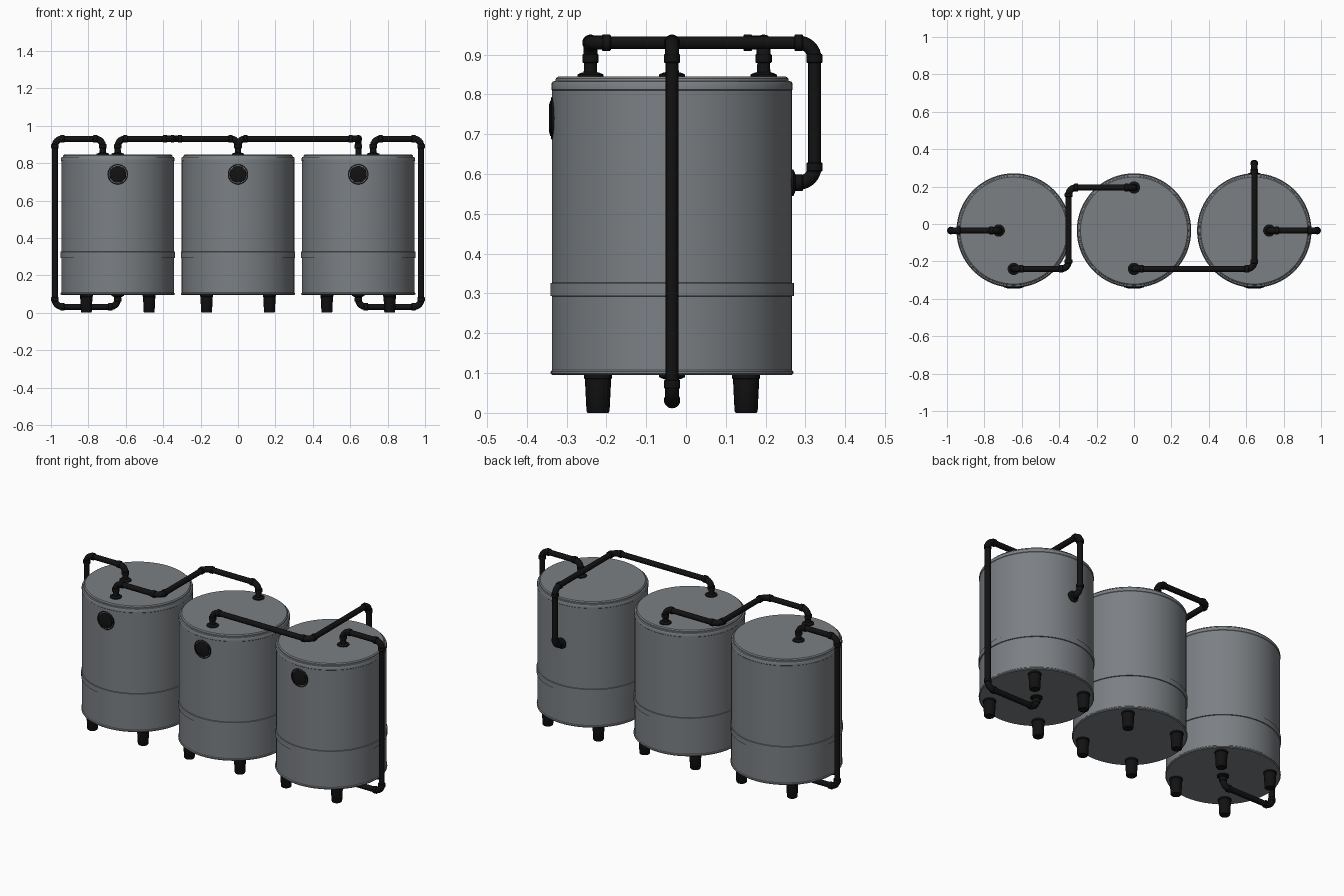
import bpy, bmesh, math
from mathutils import Vector, Matrix

cube = bpy.data.objects.get("Cube")
if cube:
    bpy.data.objects.remove(cube, do_unlink=True)


def material(name, rgb, roughness):
    m = bpy.data.materials.new(name)
    m.use_nodes = True
    m.diffuse_color = (*rgb, 1)
    node = m.node_tree.nodes["Principled BSDF"]
    node.inputs["Base Color"].default_value = (*rgb, 1)
    node.inputs["Roughness"].default_value = roughness
    return m


GREY = material("steel grey", (0.2, 0.215, 0.23), 0.5)
BLACK = material("matte black", (0.006, 0.006, 0.006), 0.6)

TANK_X = 0.643      # spacing of the tanks
TANK_Y = -0.035     # depth of the tank axes
BOTTOM, TOP = 0.095, 0.845
BEND = 0.04         # elbow bend radius
UP = Vector((0, 0, 1))


def finish(name, bm, mat):
    bmesh.ops.remove_doubles(bm, verts=bm.verts, dist=1e-5)
    bmesh.ops.recalc_face_normals(bm, faces=bm.faces)
    mesh = bpy.data.meshes.new(name)
    bm.to_mesh(mesh)
    bm.free()
    mesh.materials.append(mat)
    obj = bpy.data.objects.new(name, mesh)
    bpy.context.collection.objects.link(obj)
    bpy.ops.object.select_all(action='DESELECT')
    obj.select_set(True)
    bpy.context.view_layer.objects.active = obj
    bpy.ops.object.shade_smooth_by_angle(angle=math.radians(35))
    return obj


def lathe(bm, profile, origin, axis=UP, sides=20):
    """Spin (radius, height) pairs around an axis through origin."""
    place = Matrix.Translation(origin) @ UP.rotation_difference(axis).to_matrix().to_4x4()
    verts = [bm.verts.new(place @ Vector((r, 0, h))) for r, h in profile]
    edges = [bm.edges.new(pair) for pair in zip(verts, verts[1:])]
    bmesh.ops.spin(bm, geom=verts + edges, cent=origin, axis=axis,
                   angle=math.tau, steps=sides, use_merge=True)


def collar(bm, centre, axis, radius=0.0205, half=0.011):
    lathe(bm, [(0, -half), (radius - 0.002, -half), (radius, 0.002 - half),
               (radius, half - 0.002), (radius - 0.002, half), (0, half)], centre, axis)


def flange(bm, point, axis):
    lathe(bm, [(0, -0.002), (0.033, -0.002), (0.033, 0.005), (0.024, 0.009),
               (0.017, 0.011), (0.016, 0.03)], point, axis)


def tube(bm, points, radius, sides=16):
    """Sweep a circle along points that lie in one plane."""
    rings = []
    normal = (points[1] - points[0]).cross(points[-1] - points[0])
    if normal.length < 1e-7:
        normal = (points[1] - points[0]).orthogonal()
    normal.normalize()
    for i, p in enumerate(points):
        a, b = points[max(i - 1, 0)], points[min(i + 1, len(points) - 1)]
        side = (b - a).normalized().cross(normal)
        rings.append([bm.verts.new(p + radius * (math.cos(t) * normal + math.sin(t) * side))
                      for t in (math.tau * k / sides for k in range(sides))])
    for r, s in zip(rings, rings[1:]):
        for k in range(sides):
            n = (k + 1) % sides
            bm.faces.new((r[k], r[n], s[n], s[k]))


def pipe(name, corners):
    """Straight runs, rounded elbows with collars, and a flange at both ends."""
    bm = bmesh.new()
    pts = [Vector(c) for c in corners]
    start = pts[0]
    for prev, here, nxt in zip(pts, pts[1:], pts[2:]):
        d_in, d_out = (here - prev).normalized(), (nxt - here).normalized()
        bend = min(BEND, 0.7 * (here - prev).length, 0.7 * (nxt - here).length)
        a, b = here - d_in * bend, here + d_out * bend
        centre = a + d_out * bend
        arc = [centre + bend * (math.sin(t) * d_in - math.cos(t) * d_out)
               for t in (math.pi / 2 * k / 8 for k in range(9))]
        tube(bm, [start, a], 0.016)
        tube(bm, arc, 0.0175)
        collar(bm, a, d_in)
        collar(bm, b, d_out)
        start = b
    tube(bm, [start, pts[-1]], 0.016)
    flange(bm, pts[0], (pts[1] - pts[0]).normalized())
    flange(bm, pts[-1], (pts[-2] - pts[-1]).normalized())
    return finish(name, bm, BLACK)


# Tank shell: bottom rim, body, raised band, lid lip and flat lid
SHELL = [(0, 0.095), (0.3, 0.095), (0.305, 0.099), (0.305, 0.104), (0.301, 0.108),
         (0.301, 0.293), (0.306, 0.294), (0.306, 0.326), (0.301, 0.327),
         (0.301, 0.81), (0.303, 0.812), (0.303, 0.827), (0.3, 0.832),
         (0.293, 0.834), (0.292, 0.84), (0.286, 0.845), (0, 0.845)]
LEG = [(0, 0), (0.026, 0), (0.029, 0.004), (0.033, 0.085), (0.035, 0.087),
       (0.035, 0.097), (0, 0.097)]
GAUGE = [(0, 0.309), (0.034, 0.309), (0.044, 0.306), (0.046, 0.29)]
GAUGE_RING = [(0.05, 0.29), (0.05, 0.302), (0.052, 0.304), (0.054, 0.302), (0.054, 0.29)]

for label, x in (("right", -TANK_X), ("middle", 0), ("left", TANK_X)):
    axis_foot = Vector((x, TANK_Y, 0))
    bm = bmesh.new()
    lathe(bm, SHELL, axis_foot, sides=64)
    finish(label + "_tank", bm, GREY)

    bm = bmesh.new()
    for sx in (-1, 1):
        for sy in (-1, 1):
            lathe(bm, LEG, axis_foot + Vector((sx * 0.168, sy * 0.186, 0)))
    finish(label + "_tank_legs", bm, BLACK)

    # Round gauge on the front of the tank
    bm = bmesh.new()
    for profile in (GAUGE, GAUGE_RING):
        lathe(bm, profile, axis_foot + UP * 0.74, Vector((0, -1, 0)), 32)
    finish(label + "_gauge", bm, BLACK)

# Outer pipes from each end tank's lid, down the side and into its base
HIGH, LOW = 0.93, 0.032
for label, s in (("right", -1), ("left", 1)):
    pipe(label + "_outer_pipe", [
        (s * 0.723, TANK_Y, TOP), (s * 0.723, TANK_Y, HIGH), (s * 0.979, TANK_Y, HIGH),
        (s * 0.979, TANK_Y, LOW), (s * TANK_X, TANK_Y, LOW), (s * TANK_X, TANK_Y, BOTTOM)])

# Pipe between the right and middle lids
pipe("lid_link_pipe", [
    (-TANK_X, -0.24, TOP), (-TANK_X, -0.24, HIGH), (-0.35, -0.24, HIGH),
    (-0.35, 0.195, HIGH), (0, 0.195, HIGH), (0, 0.195, TOP)])

# Pipe from the middle lid over the left tank and into its back
pipe("back_link_pipe", [
    (0, -0.24, TOP), (0, -0.24, HIGH), (TANK_X, -0.24, HIGH), (TANK_X, 0.323, HIGH),
    (TANK_X, 0.323, 0.578), (TANK_X, 0.265, 0.578)])
